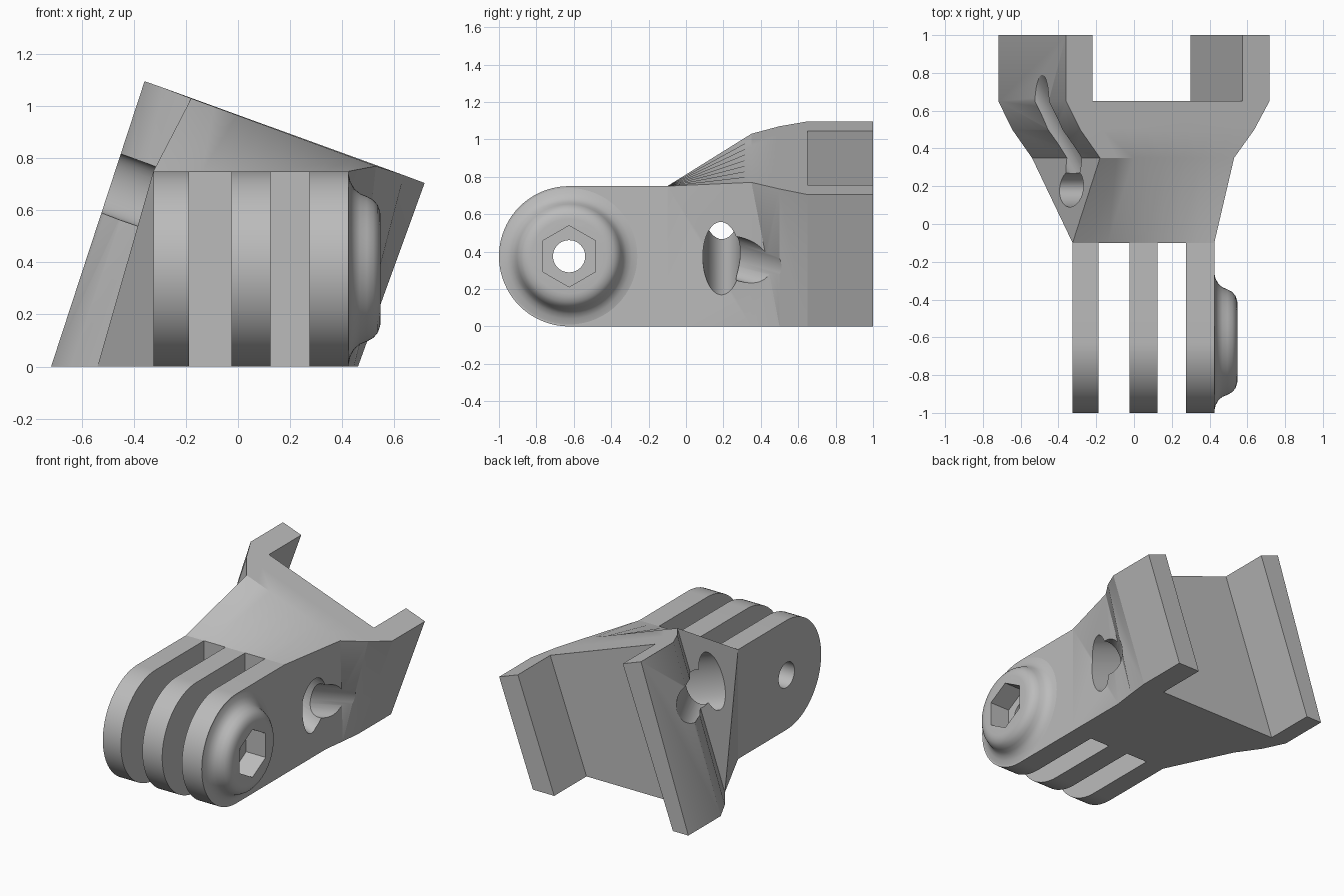
import bpy, bmesh
from math import sin, cos, pi, radians
from mathutils import Vector

cube = bpy.data.objects.get("Cube")
if cube:
    bpy.data.objects.remove(cube, do_unlink=True)

grey = bpy.data.materials.new("plastic grey")
grey.use_nodes = True
grey.diffuse_color = (0.5, 0.5, 0.5, 1)
grey.node_tree.nodes["Principled BSDF"].inputs["Base Color"].default_value = (0.5, 0.5, 0.5, 1)


def loft(name, rings, flip=()):
    """Closed solid through rings of points; flip lists the sides split on the other diagonal."""
    bm = bmesh.new()
    loops = [[bm.verts.new(p) for p in ring] for ring in rings]
    n = len(loops[0])
    for s, t in zip(loops, loops[1:]):
        for j in range(n):
            k = (j + 1) % n
            a, b, c, d = s[j], s[k], t[k], t[j]
            if j in flip:
                bm.faces.new((a, b, d))
                bm.faces.new((b, c, d))
            else:
                bm.faces.new((a, b, c))
                bm.faces.new((a, c, d))
    bm.faces.new(loops[0])
    bm.faces.new(loops[-1])
    bmesh.ops.recalc_face_normals(bm, faces=bm.faces)
    bmesh.ops.dissolve_limit(bm, angle_limit=radians(0.1), verts=bm.verts, edges=bm.edges)
    mesh = bpy.data.meshes.new(name)
    bm.to_mesh(mesh)
    bm.free()
    obj = bpy.data.objects.new(name, mesh)
    bpy.context.collection.objects.link(obj)
    mesh.materials.append(grey)
    return obj


def tube(name, stations, side, up, count=48):
    """Round or elliptical solid: stations are (centre, side radius, up radius)."""
    angles = [2 * pi * i / count for i in range(count)]
    return loft(name, [[Vector(c) + side * (ra * sin(a)) + up * (rb * cos(a)) for a in angles]
                       for c, ra, rb in stations])


def activate(obj):
    bpy.ops.object.select_all(action="DESELECT")
    obj.select_set(True)
    bpy.context.view_layer.objects.active = obj


def cut(obj, cutter):
    mod = obj.modifiers.new("cut", "BOOLEAN")
    mod.operation, mod.solver, mod.object = "DIFFERENCE", "EXACT", cutter
    activate(obj)
    bpy.ops.object.modifier_apply(modifier=mod.name)


Y, Z = Vector((0, 1, 0)), Vector((0, 0, 1))
TILT = radians(20)
U = Vector((cos(TILT), 0, -sin(TILT)))   # across the tilted bracket
W = Vector((sin(TILT), 0, cos(TILT)))    # up the tilted bracket


# Body: upright block blending into the tilted bracket
def section(y, left, right, top_right, top_left, steps=8):
    tr, tl = Vector(top_right), Vector(top_left)
    top = [tr.lerp(tl, i / steps) for i in range(steps + 1)]
    return [(left, y, 0), (right, y, 0)] + [(p.x, y, p.y) for p in top]


body = loft("bracket_body", [
    section(-0.1, -0.325, 0.425, (0.425, 0.75), (-0.325, 0.75)),
    section(0.35, -0.54, 0.425, (0.53, 0.77), (-0.18, 1.03)),
    section(0.5, -0.645, 0.445, (0.637, 0.735), (-0.285, 1.07)),
    section(0.65, -0.718, 0.461, (0.717, 0.705), (-0.359, 1.096)),
    section(1.0, -0.718, 0.461, (0.717, 0.705), (-0.359, 1.096)),
], flip=(1,))

# Channel at the back
corners = [Vector((-0.22, 0, 1.047)), Vector((0.575, 0, 0.757))]
outline = [corners[0] + W * 0.3, corners[1] + W * 0.3, corners[1] - W * 1.6, corners[0] - W * 1.6]
channel = loft("channel_cutter", [[p + Y * y for p in outline] for y in (0.65, 1.2)])

# Strap bore across the body, with grooves leading back along both sides
mid = Vector((0.07, 0.19, 0.5))
bore = tube("bore_cutter", [(mid + U * u, 0.1, 0.19) for u in (-1.2, 1.2)], Y, W)
cutters = [channel, bore]
for side, run in ((1, 0.3), (-1, 0.42)):
    start = mid + U * (0.33 * side)
    step = U * (0.25 * side) + Y * run
    across = step.cross(W).normalized()
    cutters.append(tube("groove_cutter", [(start, 0.08, 0.12), (start + step * 1.6, 0.08, 0.12)],
                        across, W))
for c in cutters:
    cut(body, c)

# Three rounded prongs
PY, PZ, R = -0.625, 0.375, 0.375
arc = [(PY - R * sin(a), PZ + R * cos(a)) for a in [pi * i / 40 for i in range(41)]]
profile = [(-0.1, R * 2)] + arc + [(-0.1, 0)]
prongs = [loft(name, [[(x, y, z) for y, z in profile] for x in span]) for name, span in (
    ("right_prong", (-0.325, -0.188)),
    ("middle_prong", (-0.025, 0.125)),
    ("left_prong", (0.275, 0.425)))]

# Flared boss for the nut
boss = tube("nut_boss", [((x, PY, PZ), r, r) for x, r in (
    (0.425, 0.365), (0.432, 0.335), (0.447, 0.308), (0.468, 0.29), (0.495, 0.279),
    (0.52, 0.265), (0.537, 0.245), (0.546, 0.22), (0.548, 0.2))], Y, Z, 64)

# Bolt hole and hexagonal nut socket
pin = tube("pin_cutter", [((x, PY, PZ), 0.086, 0.086) for x in (-1, 1)], Y, Z)
socket = tube("socket_cutter", [((x, PY, PZ), 0.164, 0.164) for x in (0.4, 1)], Y, Z, 6)
for part in prongs + [boss]:
    cut(part, pin)
for part in (prongs[2], boss):
    cut(part, socket)

for c in cutters + [pin, socket]:
    bpy.data.objects.remove(c, do_unlink=True)
for part in prongs + [boss, body]:
    activate(part)
    bpy.ops.object.shade_smooth_by_angle(angle=radians(28))
